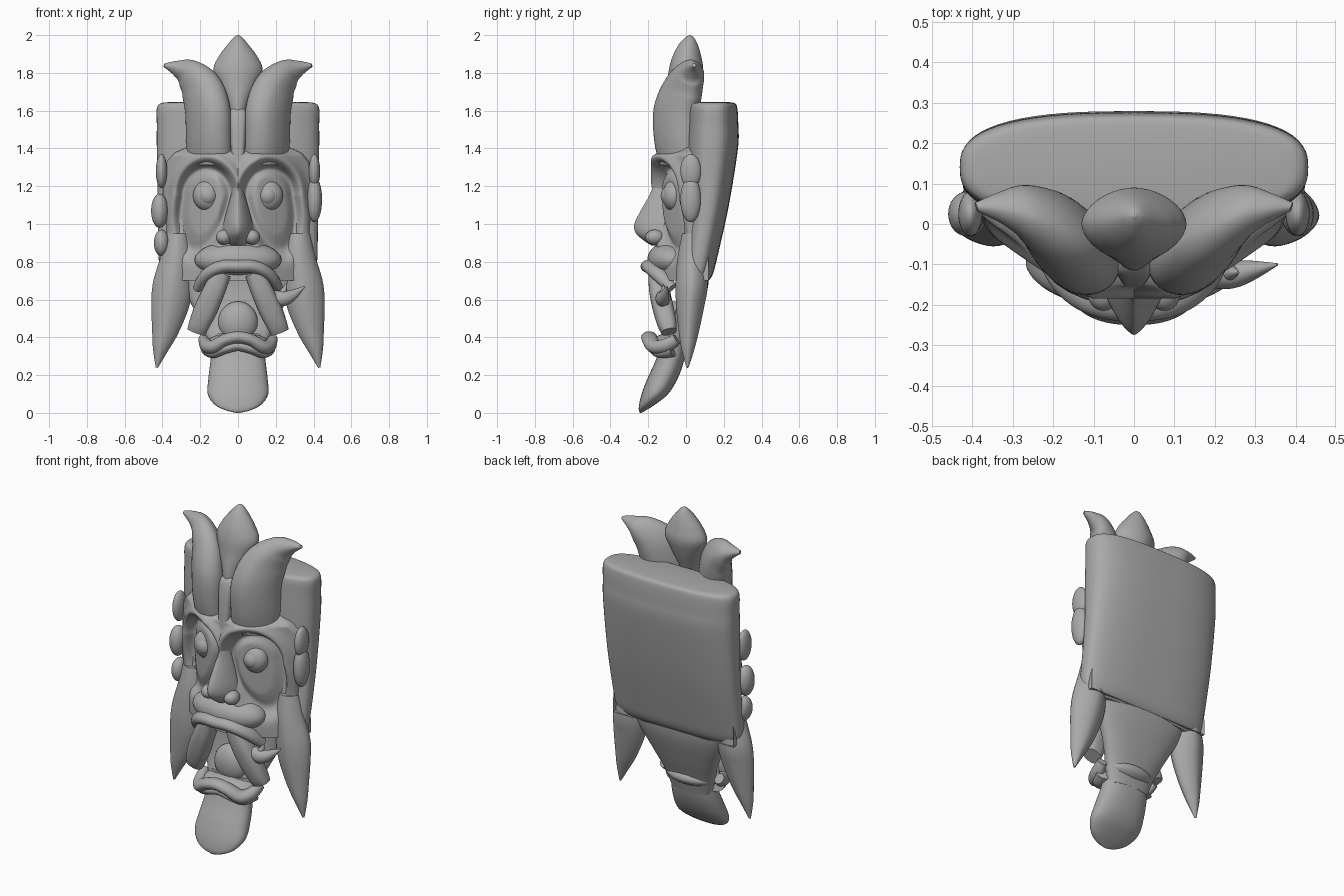
import bpy, bmesh, math
from mathutils import Vector

stone = bpy.data.materials.new("grey stone")
stone.diffuse_color = (0.4, 0.4, 0.4, 1)


def finish(name, bm, angle=50):
    bmesh.ops.recalc_face_normals(bm, faces=bm.faces)
    me = bpy.data.meshes.new(name)
    bm.to_mesh(me)
    bm.free()
    me.polygons.foreach_set("use_smooth", [True] * len(me.polygons))
    me.set_sharp_from_angle(angle=math.radians(angle))
    me.materials.append(stone)
    ob = bpy.data.objects.new(name, me)
    bpy.context.collection.objects.link(ob)
    return ob


def spline(pts, steps=8):
    """Smooth resampling of tuples of any size."""
    out = []
    for i in range(len(pts) - 1):
        a, b, c, d = pts[max(i - 1, 0)], pts[i], pts[i + 1], pts[min(i + 2, len(pts) - 1)]
        for s in range(steps):
            t = s / steps
            out.append([0.5 * (2 * q + (r - p) * t + (2 * p - 5 * q + 4 * r - w) * t * t
                               + (3 * q - p - 3 * r + w) * t ** 3)
                        for p, q, r, w in zip(a, b, c, d)])
    out.append(list(pts[-1]))
    return out


def sweep(name, pts, flat=False, power=2.0, sx=1, shear=0, n=40):
    """Sweep an oval section along points (x, y, z, width radius, depth radius)."""
    path = spline(pts)
    bm = bmesh.new()
    rings = []
    for i, p in enumerate(path):
        c = Vector(p[:3])
        rw, rd = max(p[3], 0.002), max(p[4], 0.002)
        side, deep = Vector((1, 0, 0)), Vector((0, 1, 0))
        if not flat:
            t = Vector(path[min(i + 1, len(path) - 1)][:3]) - Vector(path[max(i - 1, 0)][:3])
            t.normalize()
            side = t.cross(deep).normalized()
            deep = side.cross(t)
        ring = []
        for k in range(n):
            a = 2 * math.pi * k / n
            u = math.copysign(abs(math.cos(a)) ** (2 / power), math.cos(a))
            v = math.copysign(abs(math.sin(a)) ** (2 / power), math.sin(a))
            q = c + side * rw * u + deep * rd * v
            q.y += shear * (q.x - 0.16)
            q.x *= sx
            ring.append(bm.verts.new(q))
        rings.append(ring)
    for r0, r1 in zip(rings, rings[1:]):
        for k in range(n):
            bm.faces.new((r0[k], r0[(k + 1) % n], r1[(k + 1) % n], r1[k]))
    bm.faces.new(rings[0])
    bm.faces.new(rings[-1])
    return finish(name, bm)


def ball(name, c, r):
    bm = bmesh.new()
    bmesh.ops.create_uvsphere(bm, u_segments=32, v_segments=20, radius=1)
    for v in bm.verts:
        v.co = Vector([c[i] + r[i] * v.co[i] for i in range(3)])
    return finish(name, bm)


def smooth(a, b, t):
    t = min(max((t - a) / (b - a), 0), 1)
    return t * t * (3 - 2 * t)


# Back slab, tapering forward towards the bottom
sweep("back_slab", [(0, .14, 1.645, .37, .09), (0, .14, 1.638, .41, .12), (0, .14, 1.61, .43, .132),
                    (0, .14, 1.52, .43, .137), (0, .137, 1.4, .43, .138), (0, .115, 1.1, .425, .112),
                    (0, .07, .82, .42, .095), (0, .055, .73, .41, .085), (0, .05, .69, .38, .06)],
      flat=True, power=2.7, n=64)

# Throat behind the mouth, then the hanging tongue
sweep("throat", [(0, .035, .82, .36, .09), (0, .035, .66, .29, .08), (0, 0, .5, .21, .065),
                 (0, -.04, .38, .16, .06), (0, -.06, .28, .13, .05)], flat=True, power=2.4)
sweep("tongue", [(0, -.05, .42, .13, .06), (0, -.085, .28, .145, .075), (0, -.125, .18, .157, .08),
                 (0, -.165, .1, .16, .07), (0, -.205, .045, .125, .043), (0, -.23, .015, .07, .02),
                 (0, -.24, 0, .01, .003)], flat=True, power=2.3)

# Face: a relief surface with eye hollows and brow ridges
WIDTH = [(.70, .40), (.78, .40), (.88, .39), (1.0, .39), (1.12, .405), (1.25, .41),
         (1.33, .385), (1.38, .34), (1.41, .27)]


def half_width(z):
    for (z0, w0), (z1, w1) in zip(WIDTH, WIDTH[1:]):
        if z <= z1:
            return w0 + (w1 - w0) * (z - z0) / (z1 - z0)
    return WIDTH[-1][1]


def relief(x, z):
    x = abs(x)
    y = -.155 + .2 * (max(0, x - .1) / .31) ** 1.2
    xc = .165 + max(0, 1.15 - z) * .2
    dz = (z - 1.15) / (.145 if z > 1.15 else .29)
    d = math.hypot((x - xc) / .125, dz)
    y += .05 * math.exp(-((d - 1) / .17) ** 2) + .03 * (1 - smooth(.75, 1.05, d))
    y -= .03 * math.exp(-((d - 1.42) / .2) ** 2) * smooth(.9, 1.15, z)
    y += .06 * smooth(1.36, 1.41, z)
    y += .05 * smooth(.95, 1, x / half_width(z))
    return y


bm = bmesh.new()
NX, NZ = 130, 110
grid = []
for j in range(NZ + 1):
    z = .70 + .71 * j / NZ
    w = half_width(z)
    row = [bm.verts.new((-w, .12, z))]
    for i in range(NX + 1):
        x = w * (2 * i / NX - 1)
        row.append(bm.verts.new((x, relief(x, z), z)))
    row.append(bm.verts.new((w, .12, z)))
    grid.append(row)
for r0, r1 in zip(grid, grid[1:]):
    for i in range(len(r0) - 1):
        bm.faces.new((r0[i], r0[i + 1], r1[i + 1], r1[i]))
bm.faces.new(grid[0])
bm.faces.new(grid[-1])
finish("face", bm)

# Nose
sweep("nose", [(0, -.12, 1.24, .015, .045), (0, -.12, 1.16, .035, .07), (0, -.12, 1.07, .06, .12),
               (0, -.12, 1.0, .078, .153), (0, -.12, .95, .085, .145), (0, -.12, .91, .075, .1),
               (0, -.12, .885, .05, .06)], flat=True, power=1.45)

# Crown: middle leaf and the bar beneath it
sweep("middle_leaf", [(0, -.06, 1.5, .05, .05), (0, -.045, 1.62, .055, .07), (0, -.015, 1.74, .105, .085),
                      (0, 0, 1.82, .13, .09), (0, .005, 1.89, .10, .075), (0, .012, 1.95, .055, .05),
                      (0, .018, 1.985, .025, .025), (0, .02, 2.0, .004, .004)], flat=True, power=1.8)
sweep("forehead_bar", [(0, -.11, 1.26, .02, .05), (0, -.1, 1.36, .035, .055), (0, -.09, 1.5, .043, .055),
                       (0, -.08, 1.58, .045, .05), (0, -.075, 1.61, .035, .035)], flat=True, power=3.5)

# Paired parts
for s, tag in ((-1, "left"), (1, "right")):
    sweep("side_leaf_" + tag,
          [(.15, -.04, 1.32, .115, .09), (.155, -.05, 1.45, .12, .11), (.16, -.05, 1.6, .12, .115),
           (.195, -.03, 1.72, .11, .10), (.26, -.02, 1.795, .08, .075), (.325, -.03, 1.825, .042, .04),
           (.39, -.05, 1.84, .01, .01)], power=1.8, sx=s, shear=.4)
    sweep("cheek_tail_" + tag,
          [(.32, .03, .95, .06, .05), (.325, .03, .82, .085, .075), (.345, .03, .68, .105, .085),
           (.36, .022, .57, .1, .075), (.385, .015, .44, .072, .055), (.41, .01, .34, .042, .035),
           (.43, .008, .24, .006, .006)], power=1.7, sx=s)
    ball("eye_" + tag, (s * .16, -.065, 1.15), (.078, .06, .082))
    ball("pupil_" + tag, (s * .158, -.085, 1.15), (.052, .049, .054))
    ball("nostril_" + tag, (s * .075, -.165, .93), (.042, .05, .04))
    # Slanted mouth sides
    sweep("mouth_side_" + tag,
          [(.085, -.14, .74, .05, .06), (.125, -.14, .65, .058, .055), (.17, -.12, .55, .062, .055),
           (.205, -.1, .47, .055, .05), (.22, -.09, .43, .05, .04)], power=2.6, sx=s)

# Mouth: muzzle, lips, chin and inner tongue
ball("muzzle", (0, -.08, .81), (.23, .125, .1))


def lip(name, half):
    left = [(-x, y, z, a, b) for x, y, z, a, b in reversed(half[1:])]
    sweep(name, left + half)


lip("upper_lip", [(0, -.195, .775, .035, .045), (.07, -.19, .775, .035, .045), (.13, -.165, .755, .035, .045),
                  (.18, -.125, .715, .032, .04), (.215, -.075, .66, .025, .03)])
lip("lower_lip", [(0, -.195, .4, .032, .042), (.07, -.19, .385, .032, .042), (.13, -.165, .35, .036, .042),
                  (.165, -.11, .355, .036, .04), (.185, -.05, .39, .025, .03)])
lip("lower_lip_roll", [(0, -.165, .355, .028, .04), (.07, -.16, .34, .028, .04), (.13, -.13, .32, .03, .04),
                       (.16, -.07, .33, .03, .04)])
ball("chin", (0, -.07, .37), (.165, .11, .055))
ball("inner_tongue", (0, -.06, .48), (.105, .065, .11))

# Single tusk on one side of the mouth
sweep("tusk", [(.19, -.12, .61, .04, .04), (.24, -.125, .605, .04, .035),
               (.29, -.115, .625, .028, .025), (.355, -.1, .67, .003, .003)])
sweep("tusk_spur", [(.215, -.12, .58, .03, .03), (.235, -.12, .63, .022, .022), (.258, -.12, .68, .003, .003)])

# Uneven lumps down the sides of the face
for i, (x, z, rx, rz) in enumerate([(-.405, 1.28, .03, .09), (-.415, 1.07, .045, .09), (-.405, .9, .04, .07),
                                    (.405, 1.28, .03, .09), (.405, 1.13, .04, .12)]):
    ball("side_lump_%d" % i, (x, .025, z), (rx, .055, rz))
